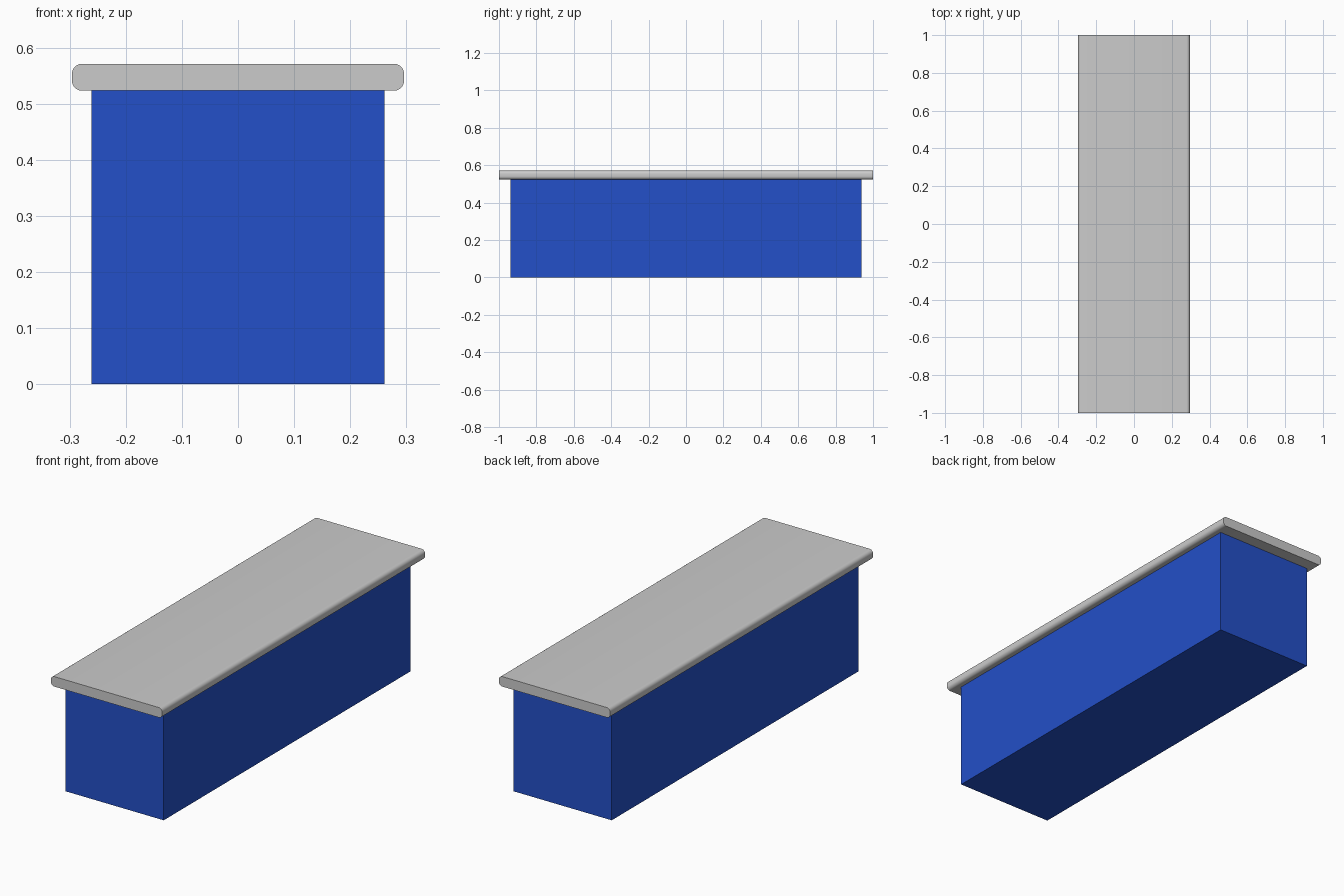
import bpy, bmesh, math

if "Cube" in bpy.data.objects:
    bpy.data.objects.remove(bpy.data.objects["Cube"])


def box(name, sx, sy, z0, z1, bevel=0.0):
    """Box centred on x and y; optionally rounds the edges running along y."""
    bm = bmesh.new()
    bmesh.ops.create_cube(bm, size=1)
    for v in bm.verts:
        v.co = (v.co.x * sx, v.co.y * sy, z0 + (v.co.z + 0.5) * (z1 - z0))
    if bevel:
        long_edges = [e for e in bm.edges
                      if abs(e.verts[0].co.y - e.verts[1].co.y) > sy / 2]
        bmesh.ops.bevel(bm, geom=long_edges, offset=bevel, segments=6,
                        profile=0.5, affect='EDGES')
    mesh = bpy.data.meshes.new(name)
    bm.to_mesh(mesh)
    bm.free()
    obj = bpy.data.objects.new(name, mesh)
    bpy.context.collection.objects.link(obj)
    return obj


# Blue solid base
base = box("base", 0.523, 1.877, 0.0, 0.523)
blue = bpy.data.materials.new("blue")
blue.diffuse_color = (0.017, 0.08, 0.58, 1)
blue.use_nodes = True
blue.node_tree.nodes["Principled BSDF"].inputs["Base Color"].default_value = blue.diffuse_color
base.data.materials.append(blue)

# Grey seat slab with rounded long edges and flat ends
seat = box("seat_slab", 0.592, 2.0, 0.523, 0.571, bevel=0.018)
bpy.context.view_layer.objects.active = seat
seat.select_set(True)
bpy.ops.object.shade_smooth_by_angle(angle=math.radians(35))
